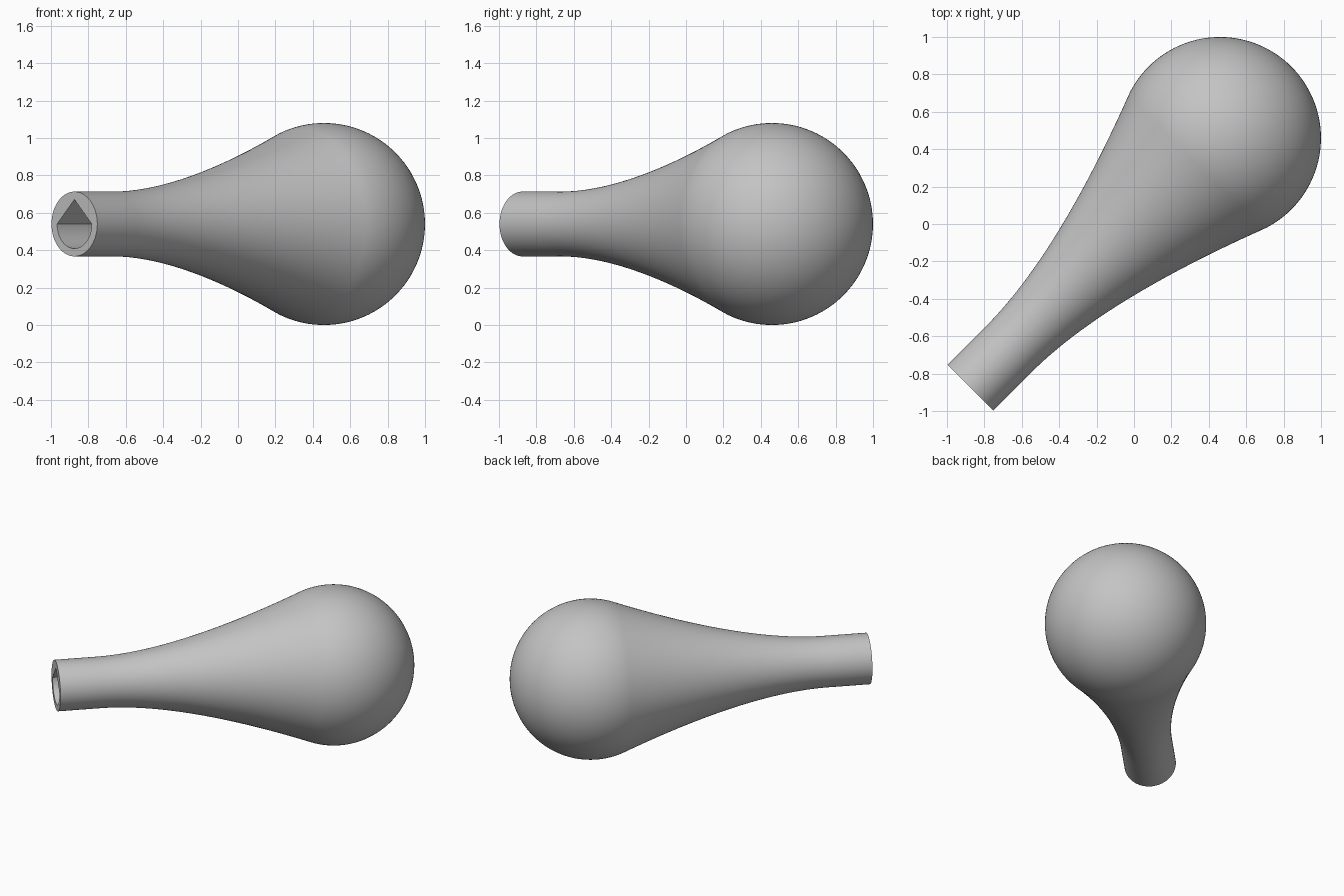
import bpy, bmesh
from math import sin, cos, pi, radians, hypot, atan2
from mathutils import Vector

cube = bpy.data.objects.get("Cube")
if cube:
    bpy.data.objects.remove(cube, do_unlink=True)

SIDES = 128
BALL_R, NECK_R, HOLE_R = 0.54, 0.173, 0.131
BALL_POS, NECK_END = 0.65, -1.237      # distances along the axis
HOLE_DEPTH = 0.5

# The body lies on a horizontal diagonal axis
AXIS = Vector((1, 1, 0)).normalized()
SIDE = Vector((1, -1, 0)).normalized()
UP = Vector((0, 0, 1))
CENTRE = UP * BALL_R

bm = bmesh.new()


def ring(along, radius):
    """Loop of vertices round the axis; radius is a function of angle."""
    loop = []
    for i in range(SIDES):
        a = 2 * pi * i / SIDES
        r = radius(a)
        loop.append(bm.verts.new(CENTRE + AXIS * along + (SIDE * cos(a) + UP * sin(a)) * r))
    return loop


def bridge(a, b):
    for i in range(SIDES):
        j = (i + 1) % SIDES
        bm.faces.new((a[i], a[j], b[j], b[i]))


def socket(a):
    """Round lower half with a gable-shaped upper half."""
    return HOLE_R / (abs(cos(a)) + sin(a)) if sin(a) > 0 else HOLE_R


# Outer profile: straight neck, flaring curve, then the ball
start, bend, join = Vector((-0.95, NECK_R)), Vector((-0.41, NECK_R)), Vector((0.46, 0.505))
profile = [Vector((NECK_END, NECK_R))]
for k in range(33):
    t = k / 32
    profile.append(start * (1 - t) ** 2 + bend * 2 * t * (1 - t) + join * t * t)
first = atan2(join.y, join.x - BALL_POS)
for k in range(1, 40):
    a = first * (1 - k / 40)
    profile.append(Vector((BALL_POS + BALL_R * cos(a), BALL_R * sin(a))))

# Socket floor and walls, flat rim, then the outer skin
loops = [ring(NECK_END + HOLE_DEPTH, socket), ring(NECK_END, socket)]
loops += [ring(p.x, lambda a, r=p.y: r) for p in profile]
for a, b in zip(loops, loops[1:]):
    bridge(a, b)
bm.faces.new(loops[0])
tip = bm.verts.new(CENTRE + AXIS * (BALL_POS + BALL_R))
for i in range(SIDES):
    bm.faces.new((loops[-1][i], loops[-1][(i + 1) % SIDES], tip))
bmesh.ops.recalc_face_normals(bm, faces=bm.faces[:])

mesh = bpy.data.meshes.new("bulb_body")
bm.to_mesh(mesh)
bm.free()
body = bpy.data.objects.new("bulb_body", mesh)
bpy.context.scene.collection.objects.link(body)

# Plain grey
grey = bpy.data.materials.new("grey")
grey.use_nodes = True
colour = (0.55, 0.55, 0.55, 1)
grey.diffuse_color = colour
grey.node_tree.nodes["Principled BSDF"].inputs["Base Color"].default_value = colour
mesh.materials.append(grey)

bpy.ops.object.select_all(action="DESELECT")
body.select_set(True)
bpy.context.view_layer.objects.active = body
bpy.ops.object.shade_smooth_by_angle(angle=radians(30))
